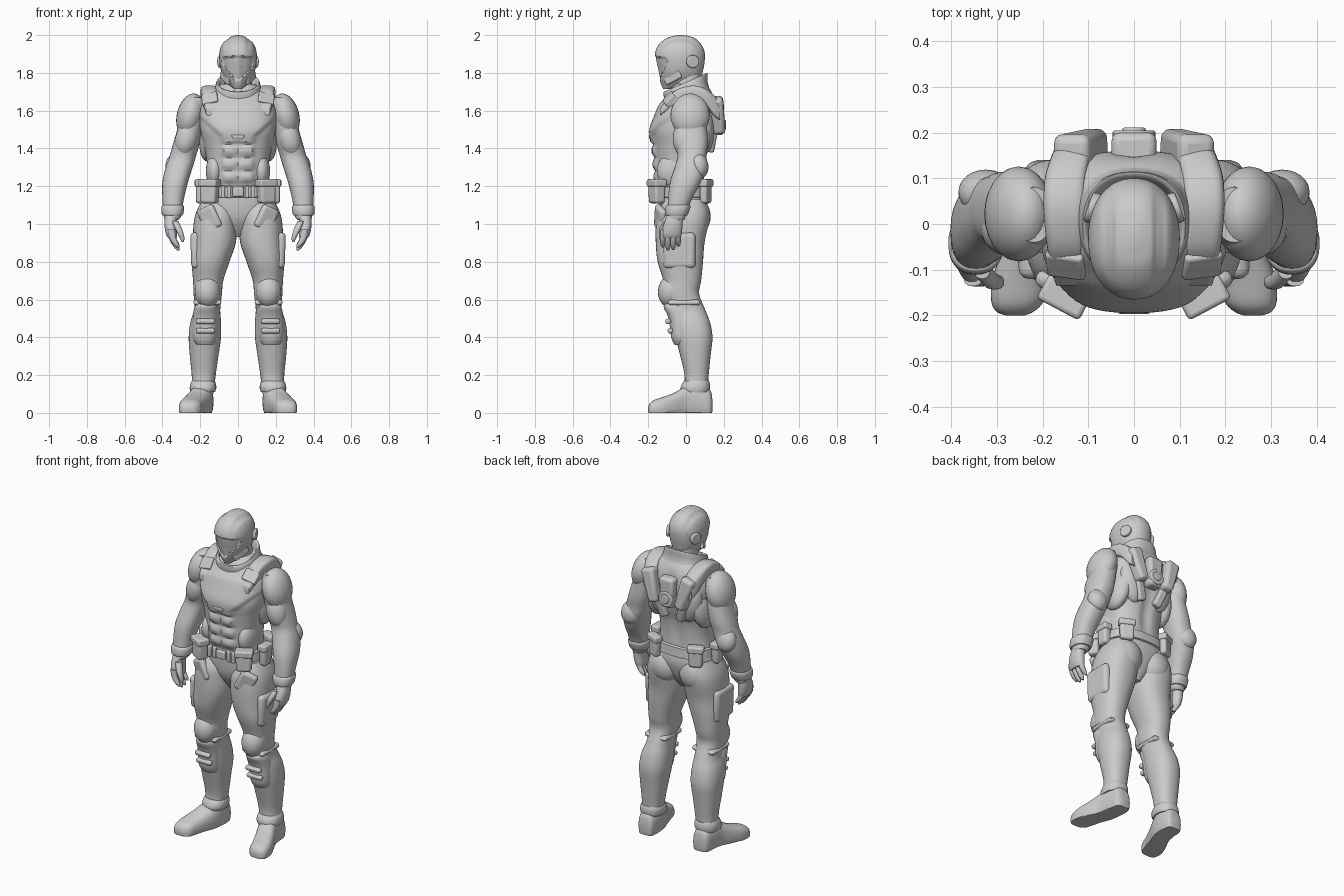
import bpy, bmesh, math
from mathutils import Vector, Matrix, Euler

grey = bpy.data.materials.new("suit grey")
grey.diffuse_color = (0.6, 0.6, 0.6, 1)


def finish(name, bm, mirror=False, bevel=0):
    bmesh.ops.recalc_face_normals(bm, faces=bm.faces)
    me = bpy.data.meshes.new(name)
    bm.to_mesh(me)
    bm.free()
    me.materials.append(grey)
    ob = bpy.data.objects.new(name, me)
    bpy.context.collection.objects.link(ob)
    if bevel:
        m = ob.modifiers.new("Bevel", 'BEVEL')
        m.width, m.segments = bevel, 3
    if mirror:
        ob.modifiers.new("Mirror", 'MIRROR')
    return ob


def smooth(a, b, t):
    t = min(1, max(0, (t - a) / (b - a)))
    return t * t * (3 - 2 * t)


def loft(name, secs, mirror=False, axis='z', p=2.3, seg=32, sub=5, sculpt=None):
    """Skin through superellipse sections (s, a0, a1, b0, b1) along an axis."""
    rows = []
    for i in range(len(secs) - 1):
        q = [Vector(secs[min(max(k, 0), len(secs) - 1)]) for k in (i - 1, i, i + 1, i + 2)]
        for j in range(sub):
            t = j / sub
            rows.append(0.5 * (2 * q[1] + (q[2] - q[0]) * t + (2 * q[0] - 5 * q[1] + 4 * q[2] - q[3]) * t * t
                               + (3 * q[1] - q[0] - 3 * q[2] + q[3]) * t ** 3))
    rows.append(Vector(secs[-1]))
    bm = bmesh.new()
    rings = []
    for s, a0, a1, b0, b1 in rows:
        ring = []
        for k in range(seg):
            c, d = math.cos(2 * math.pi * k / seg), math.sin(2 * math.pi * k / seg)
            a = (a0 + a1) / 2 + (a1 - a0) / 2 * math.copysign(abs(c) ** (2 / p), c)
            b = (b0 + b1) / 2 + (b1 - b0) / 2 * math.copysign(abs(d) ** (2 / p), d)
            co = Vector((a, b, s) if axis == 'z' else (a, s, b))
            ring.append(bm.verts.new(sculpt(co) if sculpt else co))
        rings.append(ring)
    for r, n in zip(rings, rings[1:]):
        for k in range(seg):
            bm.faces.new((r[k], r[(k + 1) % seg], n[(k + 1) % seg], n[k]))
    bm.faces.new(rings[0])
    bm.faces.new(rings[-1])
    return finish(name, bm, mirror)


def place(loc, size, rot):
    return Matrix.LocRotScale(Vector(loc), Euler([math.radians(r) for r in rot]), Vector(size))


def blob(name, loc, size, rot=(0, 0, 0), mirror=True):
    bm = bmesh.new()
    bmesh.ops.create_uvsphere(bm, u_segments=24, v_segments=16, radius=1, matrix=place(loc, size, rot))
    return finish(name, bm, mirror)


def box(name, loc, size, rot=(0, 0, 0), mirror=True, bevel=0.012, taper=1):
    bm = bmesh.new()
    bmesh.ops.create_cube(bm, size=1)
    for v in bm.verts:
        if v.co.z < 0:
            v.co.x *= taper
    bm.transform(place(loc, size, rot))
    return finish(name, bm, mirror, bevel)


def disc(name, loc, r, depth, rot, mirror=False, bevel=0.006):
    bm = bmesh.new()
    bmesh.ops.create_cone(bm, cap_ends=True, segments=24, radius1=r, radius2=r, depth=depth,
                          matrix=place(loc, (1, 1, 1), rot))
    return finish(name, bm, mirror, bevel)


# Torso with a raised chest plate, abdominal blocks and a spine groove
def torso_shape(v):
    x, z = abs(v.x), v.z
    if v.y < -0.02:
        edge = 1.44 + max(0, x - 0.06) * 0.9
        plate = smooth(edge - 0.008, edge + 0.008, z) * (1 - smooth(1.62, 1.68, z))
        v.y -= 0.016 * plate
        if z < edge:
            ab = smooth(1.2, 1.23, z) * (1 - smooth(0.075, 0.09, x))
            v.y -= ab * (0.004 + 0.014 * abs(math.sin((z - 1.21) / 0.07 * math.pi)) * smooth(0, 0.02, x))
    elif v.y > 0.04:
        v.y -= 0.014 * (1 - smooth(0, 0.05, x)) * smooth(1.15, 1.3, z) * (1 - smooth(1.6, 1.7, z))
    return v


loft("torso", [(1.10, -.17, .17, -.13, .11), (1.18, -.168, .168, -.145, .1), (1.27, -.16, .16, -.158, .1),
               (1.35, -.168, .168, -.162, .108), (1.42, -.182, .182, -.17, .13), (1.5, -.2, .2, -.178, .15),
               (1.58, -.205, .205, -.15, .16), (1.64, -.19, .19, -.125, .155), (1.69, -.155, .155, -.1, .14),
               (1.74, -.09, .09, -.06, .11)], p=2.5, seg=72, sub=9, sculpt=torso_shape)
box("chest_emblem", (0, -.188, 1.462), (.075, .018, .02), mirror=False, bevel=.005, taper=.7)
blob("side_muscle", (.145, .03, 1.47), (.058, .10, .14), (0, -8, 0))
blob("shoulder_blade", (.1, .1, 1.5), (.075, .05, .13), (0, 12, 0))
blob("oblique", (.125, -.07, 1.28), (.045, .085, .09))

# Neck and tilted collar
loft("neck", [(1.62, -.08, .08, -.07, .08), (1.8, -.07, .07, -.06, .08)])


def tilt(v):
    v.z += 0.43 * v.y
    return v


loft("collar", [(1.66, -.15, .15, -.12, .125), (1.70, -.128, .128, -.115, .115), (1.745, -.115, .115, -.12, .115),
                (1.75, -.108, .108, -.112, .108), (1.74, -.1, .1, -.1, .1), (1.69, -.085, .085, -.08, .09)],
     sculpt=tilt, sub=3, seg=40)


# Helmet with a sunken visor and crown ridges
def helmet_shape(v):
    x, z = abs(v.x), v.z
    if v.y < -.03:
        side = .088 * smooth(1.72, 1.86, z)
        inside = smooth(1.755, 1.767, z) * (1 - smooth(1.882 - .1 * x, 1.894 - .1 * x, z)) * (1 - smooth(side - .01, side, x))
        v.y += 0.014 * inside
        v.y -= 0.008 * (1 - smooth(.0, .03, x)) * inside
    if z > 1.9:
        v.z -= .005 * smooth(.04, .048, x) * (1 - smooth(.06, .075, x))
    return v


loft("helmet", [(1.715, -.02, .02, -.12, -.08), (1.735, -.045, .045, -.13, .02), (1.77, -.072, .072, -.142, .075),
                (1.82, -.092, .092, -.153, .092), (1.88, -.1, .1, -.165, .1), (1.92, -.096, .096, -.16, .096),
                (1.955, -.082, .082, -.14, .078), (1.985, -.052, .052, -.1, .045), (1.997, -.022, .022, -.058, .005),
                (2.0, -.004, .004, -.03, -.02)], p=2.15, seg=72, sub=8, sculpt=helmet_shape)
disc("ear_disc", (.09, .035, 1.86), .034, .022, (0, 90, 20), True)
box("jaw_guard", (.066, -.07, 1.775), (.02, .1, .045), (25, 0, -28), bevel=.008)

# Arms
loft("arm", [(1.67, .18, .26, -.04, .08), (1.60, .17, .3, -.06, .1), (1.5, .19, .322, -.06, .112),
             (1.42, .205, .345, -.055, .115), (1.36, .222, .362, -.045, .108), (1.3, .24, .383, -.06, .106),
             (1.22, .265, .4, -.085, .078), (1.13, .287, .4, -.095, .03), (1.04, .302, .392, -.1, -.002),
             (1.02, .32, .385, -.095, -.01)], True)
blob("shoulder_pad", (.252, .022, 1.575), (.072, .104, .118), (0, -14, 0))
blob("bicep", (.272, -.01, 1.45), (.06, .06, .095), (0, -15, 0))
blob("elbow_pad", (.322, .068, 1.31), (.062, .05, .07), (12, -12, 0))
loft("wrist_cuff", [(1.045, .295, .399, -.107, .006), (1.055, .289, .404, -.111, .012),
                    (1.09, .285, .406, -.108, .024), (1.1, .291, .4, -.1, .02)], True, sub=2)

# Hands
loft("palm", [(1.05, .318, .385, -.1, -.015), (1.0, .325, .39, -.118, -.018), (.95, .322, .382, -.13, -.022),
              (.925, .325, .37, -.125, -.03)], True)
for i, (y, tip) in enumerate([(-.122, .875), (-.095, .86), (-.067, .862), (-.04, .88)]):
    h = .96 - tip
    loft("finger_%d" % (i + 1), [(.97, .333, .372, y - .014, y + .014), (.96 - h * .4, .328, .364, y - .015, y + .013),
                                 (.96 - h * .8, .312, .342, y - .014, y + .012), (tip, .31, .322, y - .005, y + .005)],
         True, seg=12, sub=3)
loft("thumb", [(1.015, .315, .35, -.12, -.08), (.97, .295, .33, -.142, -.105), (.93, .284, .31, -.142, -.112),
               (.905, .286, .298, -.135, -.122)], True, seg=12, sub=3)

# Pelvis, legs and leg armour
loft("pelvis", [(.93, -.03, .03, -.07, .04), (.97, -.07, .07, -.1, .07), (1.03, -.15, .15, -.13, .1),
                (1.1, -.19, .19, -.14, .115), (1.17, -.175, .175, -.14, .105)])
loft("leg", [(1.13, .04, .19, -.11, .1), (1.06, .012, .222, -.15, .12), (1.0, .006, .235, -.16, .118),
             (.9, .012, .24, -.16, .098), (.8, .045, .245, -.15, .09), (.7, .078, .238, -.12, .08),
             (.63, .085, .235, -.12, .07), (.55, .094, .232, -.09, .1), (.48, .09, .252, -.072, .127),
             (.4, .09, .261, -.055, .14), (.3, .104, .255, -.03, .13), (.2, .118, .245, -.008, .12),
             (.12, .128, .245, -.01, .115), (.05, .14, .24, -.01, .11)], True, seg=40, sub=6)
blob("buttock", (.1, .055, 1.04), (.095, .075, .1))
box("thigh_plate", (.225, -.035, .86), (.05, .17, .19), (0, 2, 0), bevel=.022)
box("hip_plate", (.15, -.135, 1.03), (.1, .04, .13), (8, 25, 25), bevel=.018)
blob("knee_pad", (.162, -.078, .645), (.068, .07, .088), (-8, 0, 0))
box("knee_strap", (.162, -.01, .585), (.148, .17, .03), bevel=.015)
loft("shin_plate", [(.36, .13, .22, -.06, .02), (.4, .112, .24, -.078, .04), (.5, .105, .24, -.092, .04),
                    (.56, .11, .23, -.118, .02), (.585, .125, .21, -.105, 0)], True)
for z in (.435, .485):
    box("shin_ridge", (.172, -.082 - (z - .435) * .25, z), (.1, .03, .026), (14, 0, 0), bevel=.01)

# Boots
loft("ankle_cuff", [(.11, .122, .252, -.025, .122), (.13, .115, .256, -.03, .127),
                    (.155, .117, .252, -.02, .126), (.17, .125, .244, -.008, .12)], True, sub=2)


def ground(v):
    v.z = max(v.z, 0)
    return v


loft("boot", [(.14, .155, .21, .01, .07), (.125, .138, .235, -.03, .125), (.06, .13, .248, -.03, .15),
              (0, .138, .26, -.03, .142), (-.06, .16, .288, -.03, .108), (-.12, .182, .31, -.03, .085),
              (-.17, .198, .312, -.03, .068), (-.192, .22, .3, -.02, .05), (-.2, .24, .28, .005, .03)],
     True, axis='y', p=2.6, sculpt=ground)

# Belt and pouches
loft("belt", [(1.14, -.18, .18, -.15, .115), (1.143, -.187, .187, -.158, .12), (1.197, -.184, .184, -.158, .115),
              (1.2, -.176, .176, -.15, .108)], sub=1, p=2.5, seg=48)
box("buckle", (0, -.16, 1.17), (.06, .03, .05), mirror=False, bevel=.008)
for x in (.048, .08):
    box("belt_clip", (x, -.158, 1.17), (.022, .026, .066), bevel=.006)
POUCHES = [(.15, -.155, 28, .095, .06), (.2, -.02, 88, .075, .045), (.14, .105, 155, .085, .04)]
for x, y, turn, w, d in POUCHES:
    box("pouch", (x, y, 1.172), (w, d, .125), (0, 0, turn), bevel=.014, taper=.9)
    box("pouch_flap", (x, y, 1.217), (w + .01, d + .012, .04), (0, 0, turn), bevel=.01)

# Harness straps and back unit
loft("shoulder_strap", [(-.135, .11, .17, 1.575, 1.615), (-.1, .108, .18, 1.60, 1.66), (-.05, .107, .19, 1.63, 1.71),
                        (.03, .106, .198, 1.65, 1.733), (.1, .104, .195, 1.63, 1.718), (.15, .095, .18, 1.57, 1.68),
                        (.18, .09, .165, 1.55, 1.64)], True, axis='y', p=4)
box("strap_buckle", (.148, -.085, 1.66), (.085, .035, .07), (-42, 14, 8), bevel=.008)
box("back_pad", (.112, .165, 1.575), (.085, .075, .2), (4, 16, 0), bevel=.02, taper=.75)
box("lower_back_strap", (.075, .135, 1.45), (.05, .05, .14), (-10, 20, 0), bevel=.012)
box("back_unit", (0, .165, 1.56), (.1, .07, .18), mirror=False, bevel=.018, taper=.8)
disc("back_disc_rim", (0, .194, 1.525), .047, .022, (90, 0, 0))
disc("back_disc", (0, .2, 1.525), .026, .022, (90, 0, 0))

# Smooth shading with sharp creases
bpy.ops.object.select_all(action='SELECT')
bpy.context.view_layer.objects.active = bpy.data.objects["torso"]
bpy.ops.object.shade_smooth_by_angle(angle=math.radians(40))
